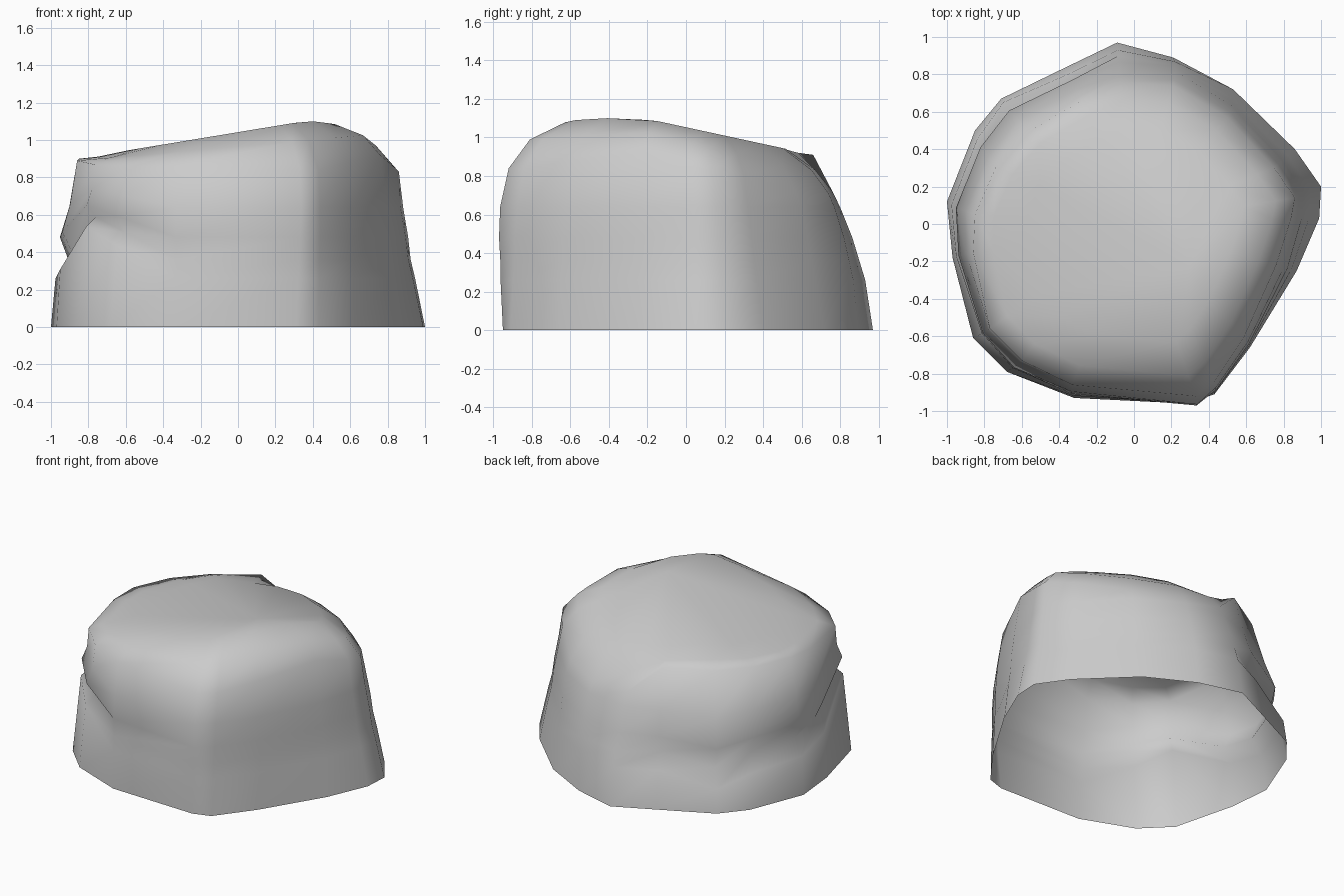
import bpy
import bmesh
from mathutils import Vector

cube = bpy.data.objects.get("Cube")
if cube:
    bpy.data.objects.remove(cube, do_unlink=True)

# One plain stone colour
stone = bpy.data.materials.new("stone grey")
stone.use_nodes = True
stone_colour = (0.6, 0.6, 0.6, 1)
stone.diffuse_color = stone_colour
stone.node_tree.nodes["Principled BSDF"].inputs["Base Color"].default_value = stone_colour

# Spokes around the rock: foot x, y, then shoulder x, y, z
spokes = [
    (1, .2, .86, .14, .83), (.86, .4, .75, .3, .8), (.53, .72, .5, .57, .72),
    (.21, .89, .21, .74, .71), (-.09, .97, -.07, .76, .72), (-.36, .84, -.28, .66, .91),
    (-.71, .67, -.57, .49, .9), (-.85, .5, -.74, .3, .9), (-1, .12, -.85, .05, .9),
    (-.97, -.18, -.86, -.15, .89), (-.86, -.61, -.77, -.56, .87),
    (-.68, -.79, -.6, -.73, .86), (-.32, -.93, -.33, -.86, .86),
    (.31, -.95, .33, -.92, .84), (.43, -.91, .43, -.84, .84), (.62, -.66, .59, -.6, .88),
    (.87, -.25, .76, -.22, .92), (.99, .03, .84, .03, .85),
]

# Wall courses: height, swell on plain sides, swell on the notched side
courses = [
    (.26, .01, .02), (.36, .01, -.035), (.48, .02, .035), (.64, .02, .01),
]
NOTCHED = range(5, 12)
BACK_LEDGE = range(3, 5)
# The notch climbs from the back towards the front corner
notch_climb = {6: -.1, 7: -.02, 9: .05, 10: .28, 11: .18}
# Sides that are leaner or fuller than the rest
fullness = {0: -.03, 1: -.02, 10: -.015, 11: -.01, 13: .02, 16: -.01, 17: -.03}


def crown_height(x, y):
    """Two sloping facets, one falling to the right and one to the back."""
    return min(1.042 + .165 * x, 1.053 - .216 * y, 1.1)


def wall_point(index, height, plain, notched):
    fx, fy, sx, sy, sz = spokes[index]
    foot, shoulder = Vector((fx, fy, 0)), Vector((sx, sy, sz))
    swell = notched if index in NOTCHED else plain
    if index in BACK_LEDGE:
        swell = .04 if height < .6 else .02
    swell += fullness.get(index, 0) * min(1, height / .4)
    height += notch_climb.get(index, 0) * (.85 - height) / .6
    point = foot.lerp(shoulder, height / sz)
    point.xy *= 1 + swell
    return point


def crown_point(index, inset, rise):
    shoulder = Vector(spokes[index][2:])
    point = shoulder * inset
    point.z = shoulder.z + rise * (crown_height(point.x, point.y) - shoulder.z)
    return point


count = len(spokes)
rings = [[Vector((s[0], s[1], 0)) for s in spokes]]
rings += [[wall_point(i, *course) for i in range(count)] for course in courses]
rings.append([Vector(s[2:]) for s in spokes])
rings += [[crown_point(i, inset, rise) for i in range(count)]
          for inset, rise in ((.88, .6), (.68, 1))]

# Skin the rings, leaving the underside open
bm = bmesh.new()
layers = [[bm.verts.new(p) for p in ring] for ring in rings]
for low, high in zip(layers, layers[1:]):
    for i in range(count):
        j = (i + 1) % count
        bm.faces.new((low[i], low[j], high[j], high[i]))

# Close the crown at its off-centre peak
peak = bm.verts.new((.3, -.22, crown_height(.3, -.22)))
for i in range(count):
    bm.faces.new((layers[-1][i], layers[-1][(i + 1) % count], peak))
for face in bm.faces:
    face.smooth = True

mesh = bpy.data.meshes.new("boulder")
bm.to_mesh(mesh)
bm.free()
mesh.materials.append(stone)
boulder = bpy.data.objects.new("boulder", mesh)
bpy.context.collection.objects.link(boulder)
